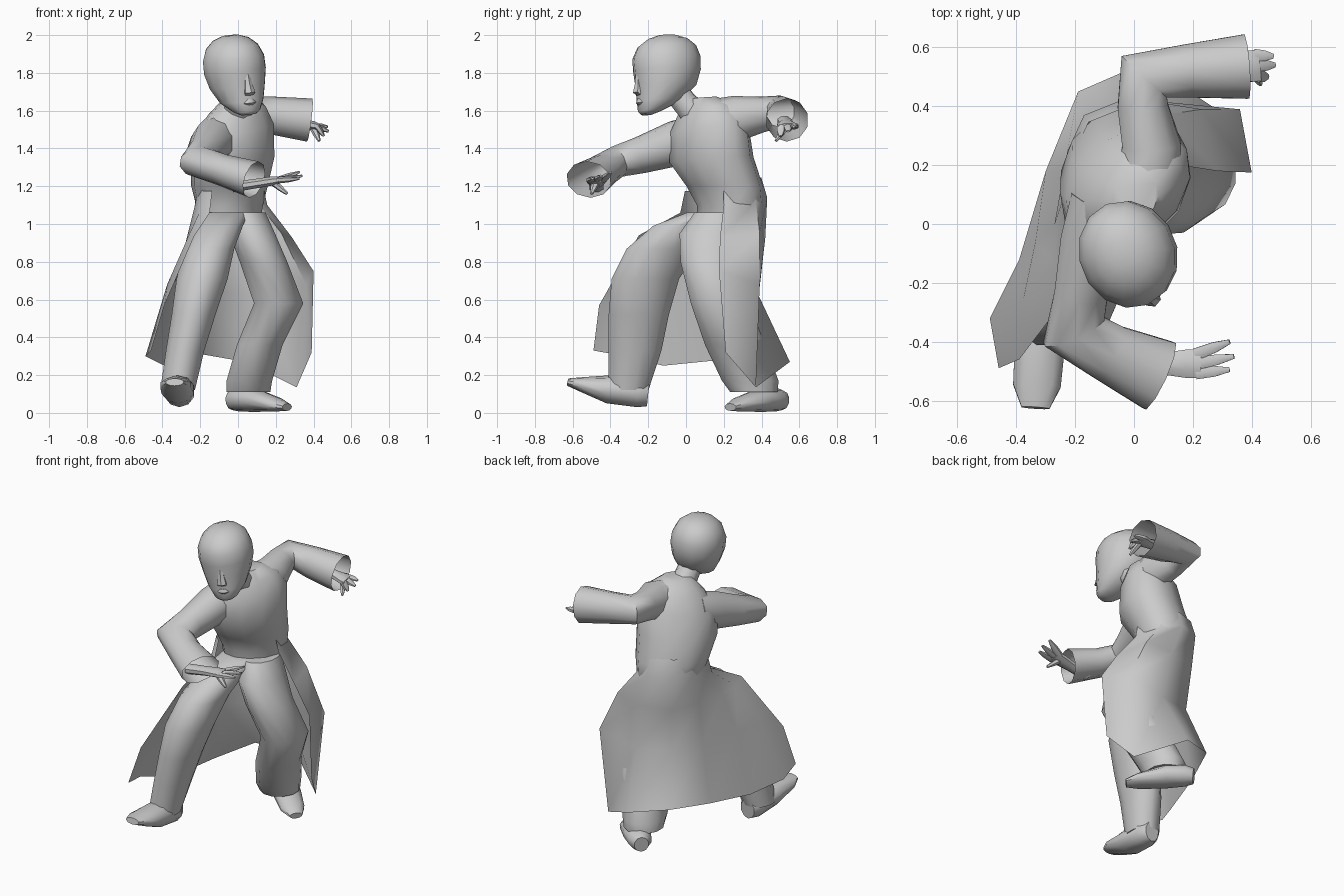
import bpy, bmesh
from math import sin, cos, pi, radians
from mathutils import Vector, Matrix

UP = Vector((0, 0, 1))


def finish(name, bm, angle=50):
    bmesh.ops.recalc_face_normals(bm, faces=bm.faces)
    me = bpy.data.meshes.new(name)
    bm.to_mesh(me)
    bm.free()
    ob = bpy.data.objects.new(name, me)
    bpy.context.collection.objects.link(ob)
    bpy.ops.object.select_all(action='DESELECT')
    ob.select_set(True)
    bpy.context.view_layer.objects.active = ob
    bpy.ops.object.shade_smooth_by_angle(angle=radians(angle))
    return ob


def skin(name, rings, closed=True, caps=(True, True), angle=50):
    bm = bmesh.new()
    rows = [[bm.verts.new(p) for p in r] for r in rings]
    n = len(rows[0])
    for a, b in zip(rows, rows[1:]):
        for i in range(n if closed else n - 1):
            j = (i + 1) % n
            bm.faces.new((a[i], a[j], b[j], b[i]))
    for row, cap in zip((rows[0], rows[-1]), caps):
        if cap and closed:
            bm.faces.new(row)
    return finish(name, bm, angle)


def ring(c, u, v, n):
    return [c + u * cos(2 * pi * (i + .5) / n) + v * sin(2 * pi * (i + .5) / n) for i in range(n)]


def column(name, secs, yaw=0, n=12, mat=Matrix(), caps=(True, True)):
    """Horizontal sections (x, y, z, rx, ry[, sideways tilt])."""
    rings = []
    for x, y, z, rx, ry, *tilt in secs:
        u = Vector((cos(yaw), sin(yaw), tilt[0] if tilt else 0)) * rx
        v = Vector((-sin(yaw), cos(yaw), 0)) * ry
        rings.append([mat @ p for p in ring(Vector((x, y, z)), u, v, n)])
    return skin(name, rings, caps=caps)


def tube(name, secs, n=8, caps=(True, True)):
    """Sections (x, y, z, half width, half height) square to the path."""
    pts = [Vector(s[:3]) for s in secs]
    rings = []
    for i, s in enumerate(secs):
        t = Vector()
        if i:
            t += (pts[i] - pts[i - 1]).normalized()
        if i < len(pts) - 1:
            t += (pts[i + 1] - pts[i]).normalized()
        t.normalize()
        u = UP.cross(t).normalized()
        rings.append(ring(pts[i], u * s[3], t.cross(u) * s[4], n))
    return skin(name, rings, caps=caps)


# Torso, twisted 45 degrees with the left shoulder raised
column("torso", [(-.03, .19, .95, .16, .11), (-.045, .235, 1.1, .20, .155),
                 (-.045, .205, 1.2, .225, .18), (-.03, .135, 1.34, .245, .20, .08),
                 (-.02, .12, 1.5, .245, .175, .17), (-.005, .11, 1.6, .18, .125, .17),
                 (.0, .09, 1.665, .09, .075, .1)], yaw=pi / 4)
tube("neck", [(.0, .07, 1.56, .085, .085), (.0, -.01, 1.645, .075, .07), (-.01, -.08, 1.74, .07, .07)])

# Head, turned and tilted
HEAD = Matrix.Translation((-.015, -.1, 1.8)) @ Matrix.Rotation(radians(22), 4, 'Z') @ Matrix.Rotation(radians(-7), 4, 'Y')
column("head", [(0, -.125, -.222, .04, .03), (0, -.11, -.205, .07, .06),
                (0, -.05, -.15, .116, .122), (0, -.01, -.07, .147, .165),
                (0, .0, .01, .165, .182), (0, .0, .08, .163, .185),
                (0, .005, .14, .138, .16), (0, .01, .18, .095, .11), (0, .01, .2, .04, .05)], mat=HEAD, n=14)
column("nose", [(0, -.155, -.12, .028, .02), (0, -.17, -.105, .032, .03),
                (0, -.165, -.06, .022, .022), (0, -.165, -.01, .018, .016)], mat=HEAD, n=6)
column("lips", [(0, -.15, -.175, .022, .018), (0, -.155, -.16, .038, .026),
                (0, -.155, -.14, .022, .022)], mat=HEAD, n=8)

# Wide open sleeves
tube("right_sleeve", [(-.10, .08, 1.46, .12, .125), (-.14, -.06, 1.425, .115, .12),
                      (-.18, -.24, 1.365, .095, .098), (-.205, -.365, 1.33, .115, .085),
                      (-.08, -.44, 1.285, .105, .085), (.085, -.515, 1.235, .13, .10)],
     n=10, caps=(True, False))
tube("left_sleeve", [(.04, .14, 1.53, .12, .13), (.06, .27, 1.56, .105, .12),
                     (.03, .40, 1.58, .09, .095), (.035, .50, 1.595, .11, .085),
                     (.18, .52, 1.575, .095, .10), (.38, .535, 1.55, .115, .115)],
     n=10, caps=(True, False))


# Hands: palm, close fingers, thumb
def hand(name, wrist, palm, tips, thumb, w):
    wrist, palm = Vector(wrist), Vector(palm)
    mid = wrist.lerp(palm, .6)
    tube(name + "_palm", [(*(wrist * 2 - palm), .04, .03), (*wrist, .04, .027), (*mid, w, .026), (*palm, w, .018)])
    side = UP.cross(palm - wrist).normalized()
    for i, tip in enumerate(tips):
        root = palm + side * w * (i - 1) * .62 - (palm - wrist) * .15
        tip = Vector(tip)
        tube(name + "_finger", [(*root, .024, .018), (*root.lerp(tip, .55), .021, .015), (*tip, .009, .006)], n=6)
    tube(name + "_thumb", [(*mid, .025, .02), (*mid.lerp(Vector(thumb), .6), .018, .015), (*thumb, .008, .008)], n=6)


hand("right_hand", (.10, -.475, 1.215), (.23, -.475, 1.235),
     [(.325, -.495, 1.24), (.34, -.45, 1.255), (.325, -.40, 1.275)],
     (.26, -.50, 1.16), .052)
hand("left_hand", (.35, .53, 1.53), (.425, .54, 1.515),
     [(.455, .50, 1.465), (.48, .54, 1.49), (.475, .57, 1.515)],
     (.43, .475, 1.44), .058)

# Trouser legs
column("right_trouser_leg", [(-.06, .14, 1.06, .12, .14), (-.095, .0, .99, .125, .18),
                             (-.15, -.12, .87, .135, .20), (-.19, -.215, .71, .14, .185),
                             (-.235, -.25, .52, .12, .165), (-.28, -.27, .33, .105, .145),
                             (-.32, -.305, .12, .095, .11)])
column("left_trouser_leg", [(.03, .18, 1.06, .12, .14), (.075, .14, .95, .125, .18),
                            (.135, .13, .8, .13, .165), (.215, .18, .58, .135, .16),
                            (.115, .26, .36, .125, .165), (.06, .34, .17, .125, .155), (.055, .36, .11, .12, .13)])

# Shoes
tube("right_shoe", [(-.31, -.20, .10, .05, .065), (-.31, -.25, .105, .08, .075), (-.32, -.41, .125, .09, .075),
                    (-.33, -.55, .15, .085, .04), (-.335, -.625, .163, .05, .02)], n=10)
tube("left_shoe", [(-.035, .515, .065, .045, .05), (.0, .48, .07, .072, .062), (.08, .40, .07, .085, .065),
                   (.2, .285, .045, .075, .038), (.26, .235, .03, .04, .02)], n=10)

# Long coat tail, open at the front: waist, hip, thigh and hem rows
coat = [
    [(-.15, -.03, 1.06), (-.205, .02, 1.06), (-.23, .12, 1.09), (-.225, .25, 1.13),
     (-.17, .37, 1.15), (-.02, .43, 1.14), (.10, .37, 1.12), (.155, .20, 1.10)],
    [(-.23, -.25, .94), (-.265, -.14, .93), (-.27, .0, .93), (-.235, .2, .93),
     (-.145, .365, .92), (.05, .42, .93), (.23, .39, .95), (.285, .18, .93)],
    [(-.39, -.46, .57), (-.375, -.25, .68), (-.335, -.06, .68), (-.24, .17, .66),
     (-.13, .33, .64), (.10, .385, .62), (.36, .39, .68), (.40, .175, .75)],
    [(-.46, -.49, .33), (-.49, -.32, .30), (-.39, -.12, .25), (-.30, .18, .28),
     (-.19, .45, .31), (.04, .55, .27), (.31, .37, .135), (.39, .21, .32)],
]
# Blend the coat into the torso
waist = Vector((-.04, .17, 1.35))
coat.insert(0, [Vector(p).lerp(waist, .12) + Vector((0, 0, .08)) for p in coat[0]])
skin("coat_tail", coat, closed=False, angle=60)
